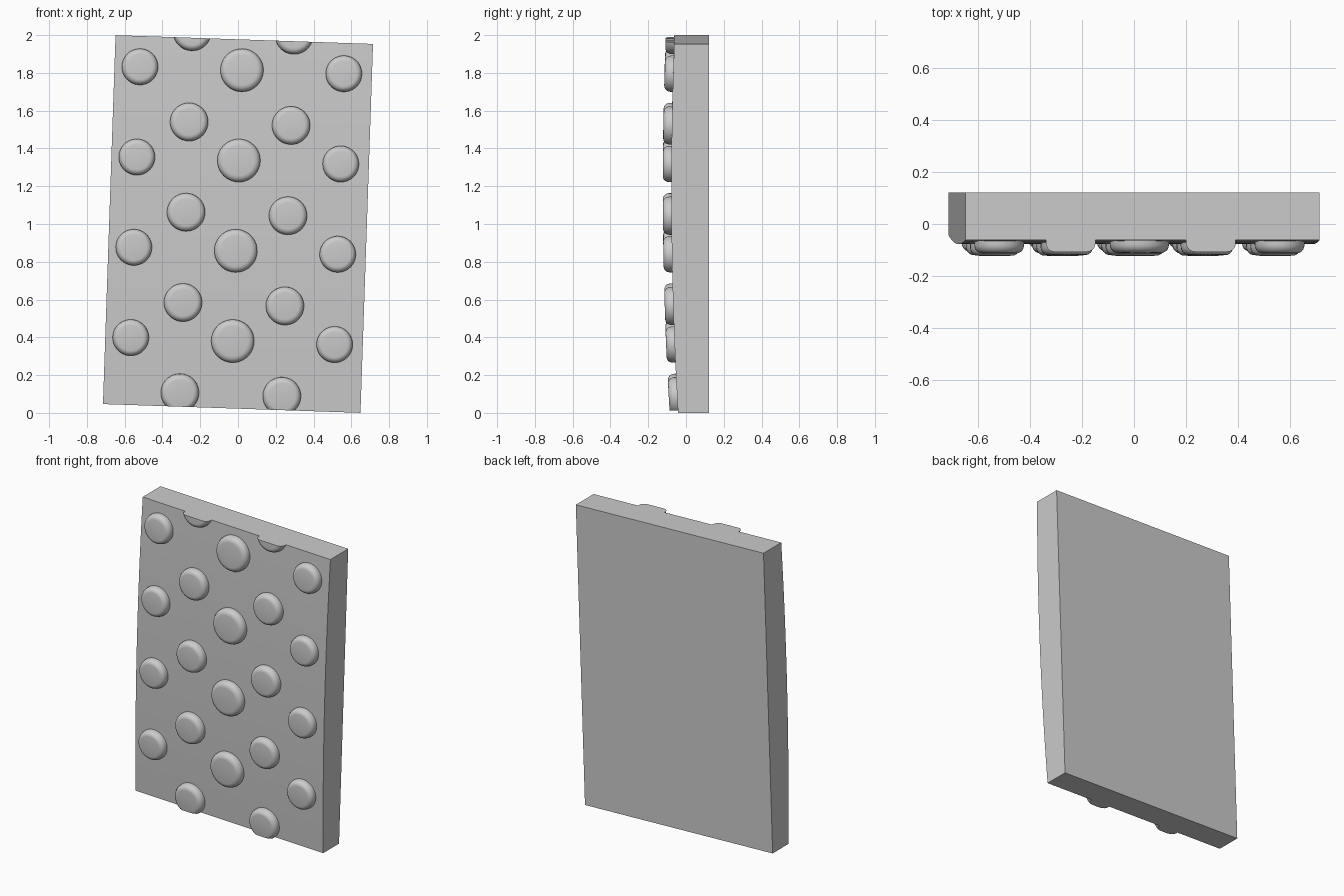
import bpy, bmesh, math
from mathutils import Matrix, Vector

if "Cube" in bpy.data.objects:
    bpy.data.objects.remove(bpy.data.objects["Cube"])

HALF_W, HALF_H = 0.682, 0.977
BACK_Y, TILT = 0.122, 0.034
STUD_H = 0.045


def face_y(v):
    """Depth of the gently bowed front face at height v above the centre."""
    return -0.0775 + 0.0256 * (v - 0.2) ** 2


def finish(name, bm):
    bmesh.ops.recalc_face_normals(bm, faces=bm.faces)
    mesh = bpy.data.meshes.new(name)
    bm.to_mesh(mesh)
    bm.free()
    obj = bpy.data.objects.new(name, mesh)
    bpy.context.collection.objects.link(obj)
    obj.location.z = 1.0
    obj.rotation_euler.y = TILT
    bpy.ops.object.select_all(action='DESELECT')
    obj.select_set(True)
    bpy.context.view_layer.objects.active = obj
    bpy.ops.object.shade_smooth_by_angle(angle=math.radians(35))
    return obj


# Slab: bowed side profile extruded across the width
bm = bmesh.new()
steps = 16
heights = [-HALF_H + 2 * HALF_H * i / steps for i in range(steps + 1)]
profile = [(face_y(v), v) for v in heights] + [(BACK_Y, HALF_H), (BACK_Y, -HALF_H)]
side = bm.faces.new([bm.verts.new((-HALF_W, y, v)) for y, v in profile])
ext = bmesh.ops.extrude_face_region(bm, geom=[side], use_keep_orig=True)
bmesh.ops.translate(bm, vec=(2 * HALF_W, 0, 0),
                    verts=[g for g in ext["geom"] if isinstance(g, bmesh.types.BMVert)])
finish("slab", bm)


def add_stud(bm, u, v, radius, segs=36):
    """Lathed flat-topped pad, set square to the bowed face."""
    normal = Vector((0, -1, 0.0512 * (v - 0.2)))
    mat = Matrix.Translation((u, face_y(v), v)) @ normal.to_track_quat('Z', 'Y').to_matrix().to_4x4()
    rim = [(1.0, -0.03), (1.0, 0.012), (0.985, 0.022), (0.94, 0.032),
           (0.87, 0.039), (0.79, 0.0435), (0.70, STUD_H)]
    rings = []
    for k, h in rim:
        rings.append([bm.verts.new(mat @ Vector((radius * k * math.cos(2 * math.pi * i / segs),
                                                 radius * k * math.sin(2 * math.pi * i / segs), h)))
                      for i in range(segs)])
    for a, b in zip(rings, rings[1:]):
        for i in range(segs):
            j = (i + 1) % segs
            bm.faces.new((a[i], a[j], b[j], b[i]))
    bm.faces.new(rings[0][::-1])
    bm.faces.new(rings[-1])


# Studs: staggered columns, large in the middle and smaller outward
bm = bmesh.new()
PITCH, SHIFT = 0.478, -0.007
for k in range(4):
    v = 0.814 - PITCH * k
    add_stud(bm, SHIFT, v, 0.114)
    for s in (-1, 1):
        add_stud(bm, SHIFT + s * 0.54, v, 0.096)
for k in range(5):
    for s in (-1, 1):
        add_stud(bm, SHIFT + s * 0.27, 1.009 - PITCH * k, 0.101)

# Trim the studs flush with the slab's top and bottom edges
for s in (-1, 1):
    bmesh.ops.bisect_plane(bm, geom=bm.verts[:] + bm.edges[:] + bm.faces[:],
                           plane_co=(0, 0, s * HALF_H), plane_no=(0, 0, s), clear_outer=True)
    bmesh.ops.holes_fill(bm, edges=[e for e in bm.edges if e.is_boundary], sides=0)
finish("studs", bm)
